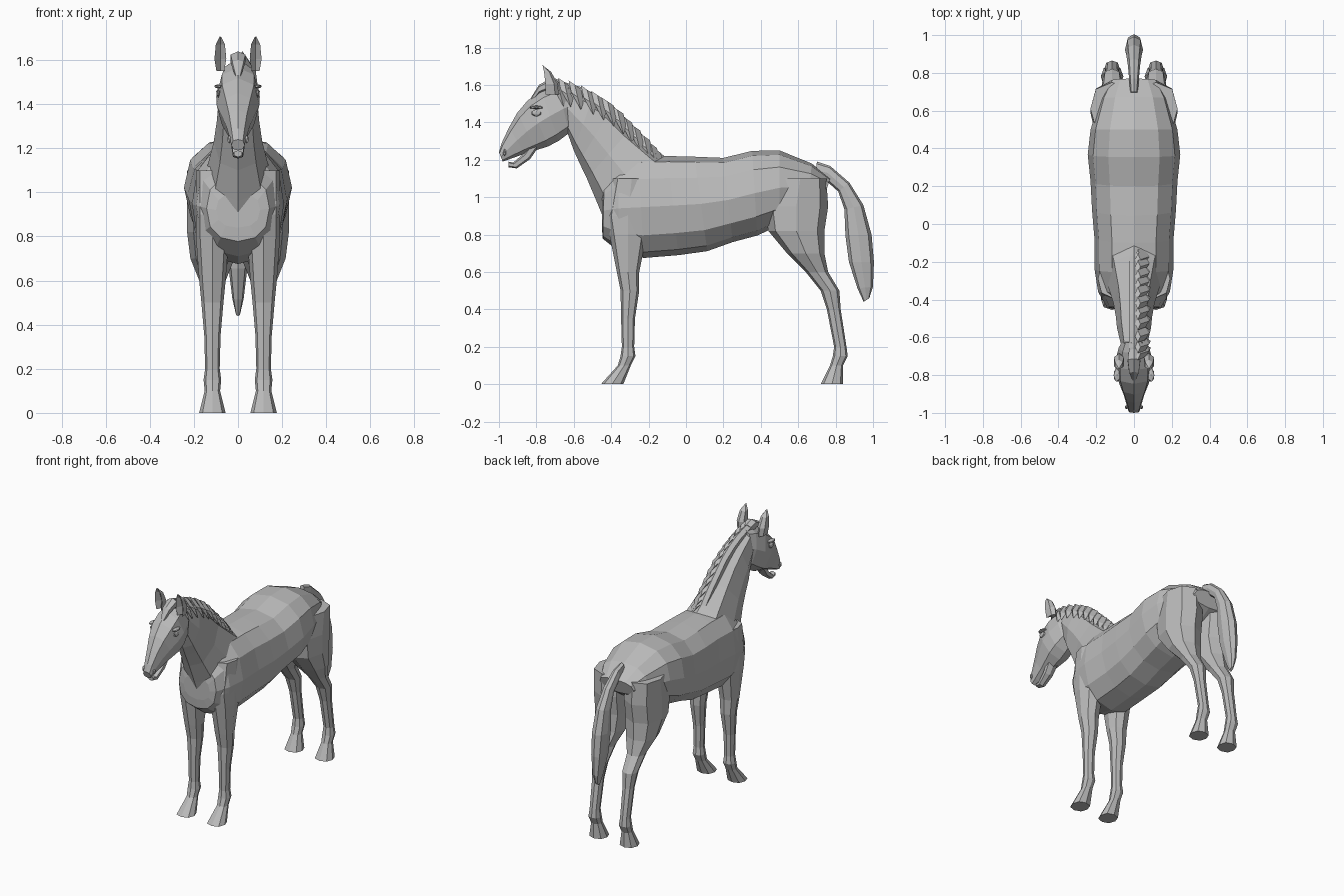
import bpy, bmesh
from math import cos, sin, tau, copysign
from mathutils import Vector

if "Cube" in bpy.data.objects:
    bpy.data.objects.remove(bpy.data.objects["Cube"])

tone = (0.5, 0.5, 0.5, 1)
coat_grey = bpy.data.materials.new("coat_grey")
coat_grey.use_nodes = True
coat_grey.diffuse_color = tone
coat_grey.node_tree.nodes["Principled BSDF"].inputs["Base Color"].default_value = tone


def path(*points):
    """Points in the side plane, as (y, z)."""
    return [Vector(point) for point in points]


def sample(keys, t):
    """Smooth value along a list of keys, with t running from start to end."""
    last = len(keys) - 1
    i = min(int(t * last), last - 1)
    f = t * last - i
    before, start, end, after = keys[max(i - 1, 0)], keys[i], keys[i + 1], keys[min(i + 2, last)]
    leaving = start + (end - before) * (f / 2)
    arriving = end - (after - start) * ((1 - f) / 2)
    return leaving + (arriving - leaving) * (f * f * (3 - 2 * f))


def finish(name, bm, mirror=False):
    bmesh.ops.recalc_face_normals(bm, faces=bm.faces)
    mesh = bpy.data.meshes.new(name)
    bm.to_mesh(mesh)
    bm.free()
    mesh.materials.append(coat_grey)
    obj = bpy.data.objects.new(name, mesh)
    bpy.context.collection.objects.link(obj)
    if mirror:
        obj.modifiers.new("mirror", 'MIRROR')


def rounded(value, power):
    return copysign(abs(value) ** power, value) if abs(value) > 0.001 else 0


def loft(bm, edge, opposite, widths, centres, steps, sides=8, power=0.85, dent=1):
    """Skin cross-sections that span two side-plane edges, with given half widths."""
    loops = []
    for step in range(steps + 1):
        t = step / steps
        a, b = sample(edge, t), sample(opposite, t)
        middle, half = (a + b) / 2, (a - b) / 2
        width, centre = sample(widths, t), sample(centres, t)
        loop = []
        for side in range(sides):
            angle = tau * side / sides
            reach = rounded(cos(angle), power) * (dent if side == 0 else 1)
            spot = middle + half * reach
            x = centre + width * rounded(sin(angle), power)
            loop.append(bm.verts.new((x, spot.x, spot.y)))
        loops.append(loop)
    for lower, upper in zip(loops, loops[1:]):
        for side in range(sides):
            following = (side + 1) % sides
            bm.faces.new((lower[side], lower[following], upper[following], upper[side]))
    bm.faces.new(loops[0])
    bm.faces.new(loops[-1])


def part(name, edge, opposite, widths, steps, centre=0, mirror=False, **shape):
    bm = bmesh.new()
    loft(bm, edge, opposite, widths, [centre, centre], steps, **shape)
    finish(name, bm, mirror)


# Barrel, from chest to rump
part("body",
     edge=path((-.45, .84), (-.36, .71), (-.04, .69), (.25, .76), (.5, .85), (.74, 1)),
     opposite=path((-.45, 1), (-.36, 1.17), (-.1, 1.22), (.2, 1.21), (.5, 1.25), (.77, 1.1)),
     widths=[.1, .19, .21, .23, .23, .13], steps=10, sides=12)

# Neck, from shoulders to poll
part("neck",
     edge=path((-.43, .86), (-.53, 1.1), (-.6, 1.25), (-.65, 1.4)),
     opposite=path((-.06, 1.18), (-.3, 1.36), (-.5, 1.53), (-.68, 1.6)),
     widths=[.17, .11, .09, .06], steps=6)

# Head, from poll to muzzle, with a separate lower jaw
part("head",
     edge=path((-.6, 1.37), (-.7, 1.29), (-.84, 1.24), (-.98, 1.19)),
     opposite=path((-.63, 1.61), (-.8, 1.55), (-.93, 1.4), (-1, 1.24)),
     widths=[.06, .1, .06, .03], steps=7)
part("lower_jaw",
     edge=path((-.78, 1.28), (-.87, 1.17), (-.95, 1.16)),
     opposite=path((-.82, 1.3), (-.9, 1.2), (-.95, 1.19)),
     widths=[.04, .03, .02], steps=3, sides=6)

# Ears with a hollow front
part("ears",
     edge=path((-.77, 1.55), (-.77, 1.64), (-.77, 1.71)),
     opposite=path((-.68, 1.55), (-.7, 1.64), (-.76, 1.7)),
     widths=[.02, .03, .003], steps=3, centre=.08, mirror=True, sides=6, dent=-.2)

# Eyes, brows and nostrils
for name, place, size in (("eyes", (.09, -.8, 1.45), (.01, .03, .02)),
                          ("brows", (.09, -.8, 1.48), (.02, .04, .01)),
                          ("nostrils", (.04, -.97, 1.24), (.01, .01, .02))):
    bm = bmesh.new()
    bmesh.ops.create_icosphere(bm, subdivisions=1, radius=1)
    bmesh.ops.scale(bm, vec=size, verts=bm.verts)
    bmesh.ops.translate(bm, vec=place, verts=bm.verts)
    finish(name, bm, mirror=True)


def leg(name, slices, ankle, toe, widest):
    """Level slices (height, y, radius), ending in a shared fetlock and hoof."""
    slices = slices + [(.2, ankle, .033), (.15, ankle, .04),
                       (.1, ankle - .02, .035), (0, toe, .06)]
    part(name,
         edge=path(*((y - radius, height) for height, y, radius in slices)),
         opposite=path(*((y + radius, height) for height, y, radius in slices)),
         widths=[min(radius, widest) for height, y, radius in slices],
         steps=len(slices) - 1, centre=.116, mirror=True)


leg("front_legs", [(1.1, -.29, .1), (.9, -.31, .12), (.8, -.31, .1), (.6, -.31, .06),
                   (.5, -.3, .05), (.35, -.31, .037)], ankle=-.31, toe=-.395, widest=.075)
leg("hind_legs", [(1.1, .61, .14), (.95, .59, .17), (.82, .59, .15), (.7, .64, .1),
                  (.6, .7, .06), (.5, .77, .05), (.4, .79, .037)],
    ankle=.825, toe=.78, widest=.115)

# Tail
part("tail",
     edge=path((.69, 1.1), (.83, 1), (.86, .7), (.95, .44)),
     opposite=path((.7, 1.19), (.9, 1.04), (1, .7), (.98, .46)),
     widths=[.02, .035, .045, .01], steps=7)

# Mane crest and forelock
crest = path((-.7, 1.62), (-.5, 1.56), (-.3, 1.4), (-.16, 1.25))
part("mane_crest",
     edge=[point - Vector((.03, .07)) for point in crest],
     opposite=crest, widths=[.03, .03], steps=8, sides=6)
part("forelock",
     edge=path((-.7, 1.56), (-.76, 1.57), (-.82, 1.51)),
     opposite=path((-.66, 1.62), (-.75, 1.63), (-.83, 1.53)),
     widths=[.03, .036, .01], steps=3, sides=6)

# Pointed mane locks that hang down the left of the neck
bm = bmesh.new()
locks = 12
for lock in range(locks):
    t = (lock + .5) / locks
    root = sample(crest, t)
    spread = (crest[-1] - crest[0]).normalized() * .04
    hang = Vector((.03, -.13))
    loft(bm,
         edge=[root - spread, root + hang / 2 - spread, root + hang],
         opposite=[root + spread, root + hang / 2 + spread, root + hang + spread / 8],
         widths=[.014, .02, .004], centres=[.02, .06, .085], steps=2, sides=4, power=1)
finish("mane_locks", bm)
